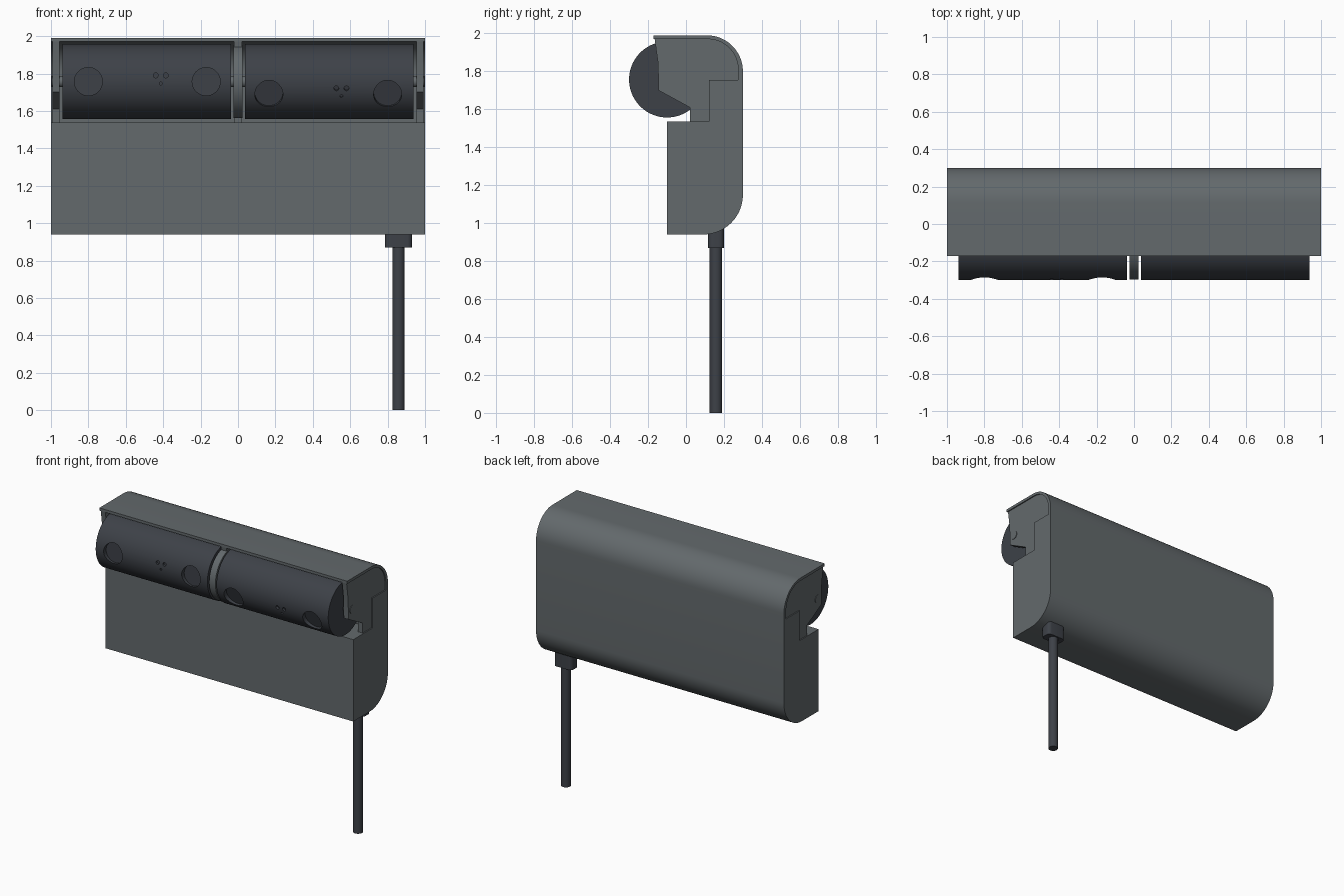
import bpy, bmesh, math
from mathutils import Matrix, Vector

cube = bpy.data.objects.get("Cube")
if cube:
    bpy.data.objects.remove(cube, do_unlink=True)


def material(name, rgb):
    m = bpy.data.materials.new(name)
    m.use_nodes = True
    m.diffuse_color = (*rgb, 1)
    bsdf = m.node_tree.nodes["Principled BSDF"]
    bsdf.inputs["Base Color"].default_value = (*rgb, 1)
    bsdf.inputs["Roughness"].default_value = 0.6
    return m


GREY = material("housing grey", (0.125, 0.142, 0.150))
DARK = material("charcoal", (0.047, 0.053, 0.064))

AXIS = Vector((0, -0.10, 1.757))   # shared pivot line of the drums
RADIUS = 0.2


def finish(name, bm, mat, smooth=True):
    bmesh.ops.recalc_face_normals(bm, faces=bm.faces)
    mesh = bpy.data.meshes.new(name)
    bm.to_mesh(mesh)
    bm.free()
    ob = bpy.data.objects.new(name, mesh)
    bpy.context.collection.objects.link(ob)
    mesh.materials.append(mat)
    if smooth:
        shade(ob)
    return ob


def shade(ob):
    bpy.ops.object.select_all(action="DESELECT")
    ob.select_set(True)
    bpy.context.view_layer.objects.active = ob
    bpy.ops.object.shade_smooth_by_angle(angle=math.radians(30))


def arc(cy, cz, r, start, end, steps=14):
    angles = [math.radians(start + (end - start) * i / steps) for i in range(steps + 1)]
    return [(cy + r * math.cos(a), cz + r * math.sin(a)) for a in angles]


def extrude(bm, profile, x0, x1):
    """Sweep a (y, z) outline along x."""
    face = bm.faces.new([bm.verts.new((x0, y, z)) for y, z in profile])
    out = bmesh.ops.extrude_face_region(bm, geom=[face])
    verts = [v for v in out["geom"] if isinstance(v, bmesh.types.BMVert)]
    bmesh.ops.translate(bm, verts=verts, vec=(x1 - x0, 0, 0))


def cylinder(bm, centre, direction, r, length, segments=48):
    rot = Vector((0, 0, 1)).rotation_difference(Vector(direction)).to_matrix().to_4x4()
    bmesh.ops.create_cone(bm, cap_ends=True, segments=segments, radius1=r, radius2=r,
                          depth=length, matrix=Matrix.Translation(centre) @ rot)


# Housing: rounded back shell with a stepped recess under a thin top lip
recess = [(0.12, 1.755), (0.275, 1.755)] + arc(0.115, 1.81, 0.16, 0, 90) + [(-0.17, 1.97)]
housing_profile = ([(-0.10, 0.94)] + arc(0.09, 1.15, 0.21, -90, 0)
                   + arc(0.11, 1.80, 0.19, 0, 90) + [(-0.17, 1.99)]
                   + recess[::-1] + [(0.12, 1.537), (-0.10, 1.537)])
bm = bmesh.new()
extrude(bm, housing_profile, -1, 1)
finish("housing", bm, GREY)

# End brackets that fill the recess and carry the drums
bracket_profile = ([(0.02, 1.537), (0.12, 1.537)] + recess[:-1]
                   + [(-0.165, 1.97), (-0.147, 1.84), (-0.145, 1.70), (0.02, 1.61)])
for side, s in (("left", 1), ("right", -1)):
    bm = bmesh.new()
    extrude(bm, bracket_profile, s * 0.955, s * 0.992)
    finish(side + "_bracket", bm, GREY)

# Centre divider: same bracket plus a round disc between the drums
bm = bmesh.new()
extrude(bm, bracket_profile, -0.022, 0.022)
finish("divider_bracket", bm, GREY)
bm = bmesh.new()
cylinder(bm, AXIS, (1, 0, 0), 0.196, 0.05, 96)
finish("divider_disc", bm, GREY)

# Pivot axle
bm = bmesh.new()
cylinder(bm, AXIS, (1, 0, 0), 0.03, 1.992, 24)
finish("pivot_axle", bm, GREY)


# Rotating drums, each with two round recesses and three small holes
def drum(name, x0, x1, tilt, lens_x, dot_x):
    bm = bmesh.new()
    cylinder(bm, AXIS + Vector(((x0 + x1) / 2, 0, 0)), (1, 0, 0), RADIUS, x1 - x0, 128)
    ob = finish(name, bm, DARK, smooth=False)

    bm = bmesh.new()

    def hole(x, up, r, floor):
        centre = Vector((x, -(floor + 0.15), up))
        cylinder(bm, centre, (0, 1, 0), r, 0.3, 40)

    for x in lens_x:
        hole(x, 0, 0.075, 0.17)
    for dx in (-0.027, 0.027):
        hole(dot_x + dx, 0.033, 0.013, 0.185)
    hole(dot_x, -0.01, 0.008, 0.19)
    bm.transform(Matrix.Translation(AXIS) @ Matrix.Rotation(math.radians(tilt), 4, "X"))
    cutter = finish(name + "_cutter", bm, DARK, smooth=False)
    cutter.hide_render = True

    mod = ob.modifiers.new("recesses", "BOOLEAN")
    mod.operation = "DIFFERENCE"
    mod.solver = "EXACT"
    mod.object = cutter
    bpy.context.view_layer.objects.active = ob
    bpy.ops.object.modifier_apply(modifier=mod.name)
    bpy.data.objects.remove(cutter, do_unlink=True)
    shade(ob)


drum("right_drum", -0.938, -0.037, 0, (-0.80, -0.17), -0.413)
drum("left_drum", 0.037, 0.938, 20, (0.165, 0.80), 0.553)

# Cable gland: box with rounded upright edges
bm = bmesh.new()
bmesh.ops.create_cube(bm, size=1, matrix=Matrix.Translation((0.858, 0.158, 0.935))
                      @ Matrix.Diagonal((0.145, 0.082, 0.13, 1)))
upright = [e for e in bm.edges if abs(e.verts[0].co.z - e.verts[1].co.z) > 0.1]
bmesh.ops.bevel(bm, geom=upright, offset=0.025, segments=5, profile=0.5, affect="EDGES")
finish("cable_gland", bm, DARK)

# Cable
bm = bmesh.new()
cylinder(bm, (0.858, 0.158, 0.45), (0, 0, 1), 0.033, 0.9, 32)
finish("cable", bm, DARK)
